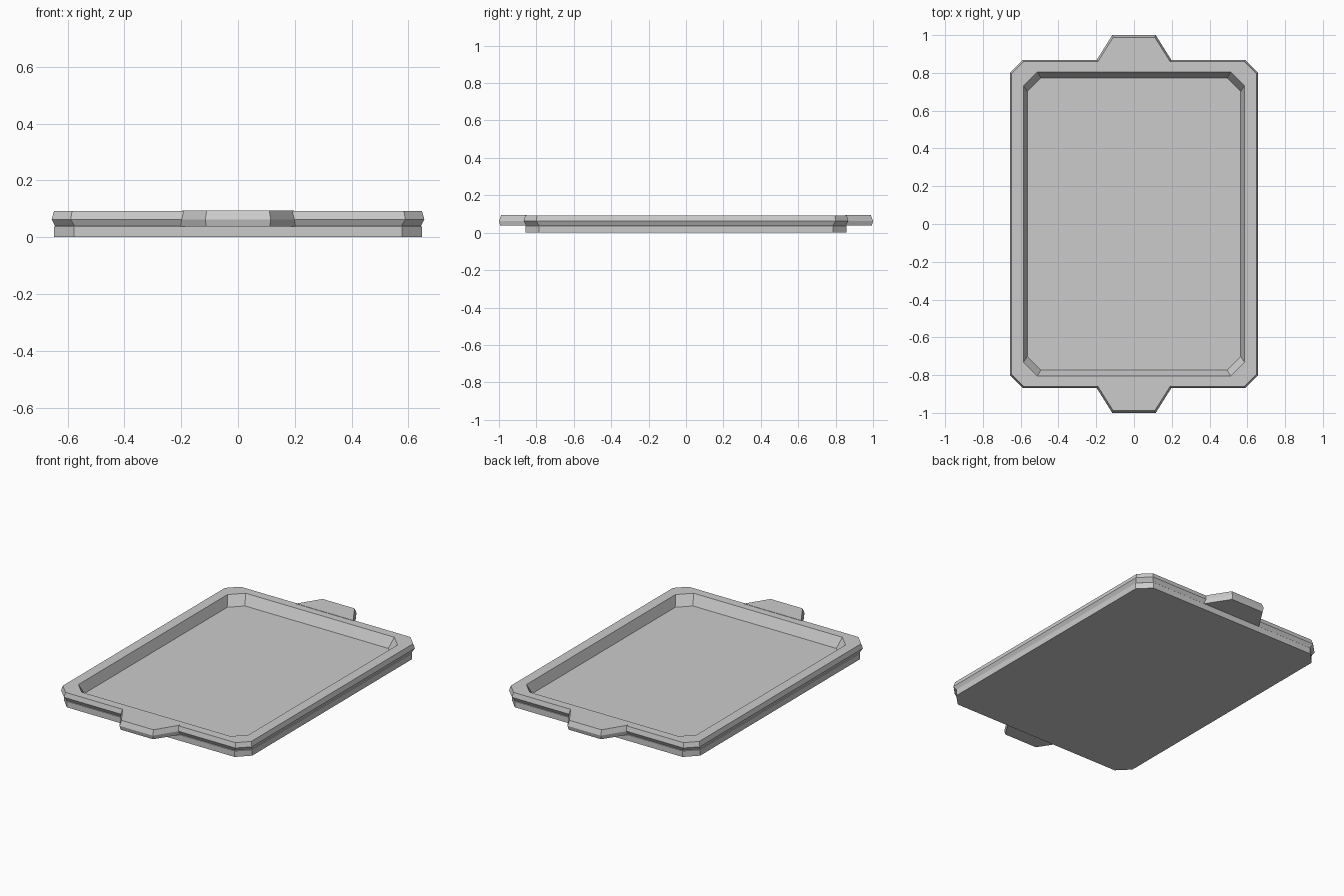
import bpy, bmesh

if "Cube" in bpy.data.objects:
    bpy.data.objects.remove(bpy.data.objects["Cube"])


def chamfered_rect(x, y, c, z):
    """Eight-sided outline: rectangle with cut corners."""
    return [(x - c, -y, z), (x, -y + c, z), (x, y - c, z), (x - c, y, z),
            (-x + c, y, z), (-x, y - c, z), (-x, -y + c, z), (-x + c, -y, z)]


def loft(name, outlines):
    """Skin a stack of matching outlines and cap both ends."""
    bm = bmesh.new()
    rings = [[bm.verts.new(p) for p in o] for o in outlines]
    for a, b in zip(rings, rings[1:]):
        n = len(a)
        for i in range(n):
            j = (i + 1) % n
            bm.faces.new((a[i], a[j], b[j], b[i]))
    bm.faces.new(rings[0][::-1])
    bm.faces.new(rings[-1])
    bmesh.ops.recalc_face_normals(bm, faces=bm.faces)
    mesh = bpy.data.meshes.new(name)
    bm.to_mesh(mesh)
    bm.free()
    obj = bpy.data.objects.new(name, mesh)
    bpy.context.collection.objects.link(obj)
    return obj


# Tray: base wall, undercut rim, bevelled lip, then down into the recess
profile = [
    (0.648, 0.857, 0.071, 0.0),
    (0.648, 0.857, 0.071, 0.037),
    (0.644, 0.855, 0.069, 0.039),
    (0.656, 0.868, 0.067, 0.063),
    (0.648, 0.860, 0.064, 0.092),
    (0.585, 0.805, 0.073, 0.092),
    (0.565, 0.773, 0.072, 0.030),
]
loft("tray", [chamfered_rect(*p) for p in profile])


# Handles: tapered tabs at both ends with the same bevelled edge
def tab(side, base, tip, y_tip, z):
    y0 = 0.852
    return [(-base, side * y0, z), (base, side * y0, z),
            (tip, side * y_tip, z), (-tip, side * y_tip, z)]


for side, name in ((-1, "front_handle"), (1, "back_handle")):
    loft(name, [tab(side, 0.204, 0.112, 0.994, 0.038),
                tab(side, 0.208, 0.115, 1.0, 0.063),
                tab(side, 0.196, 0.110, 0.988, 0.094)])
